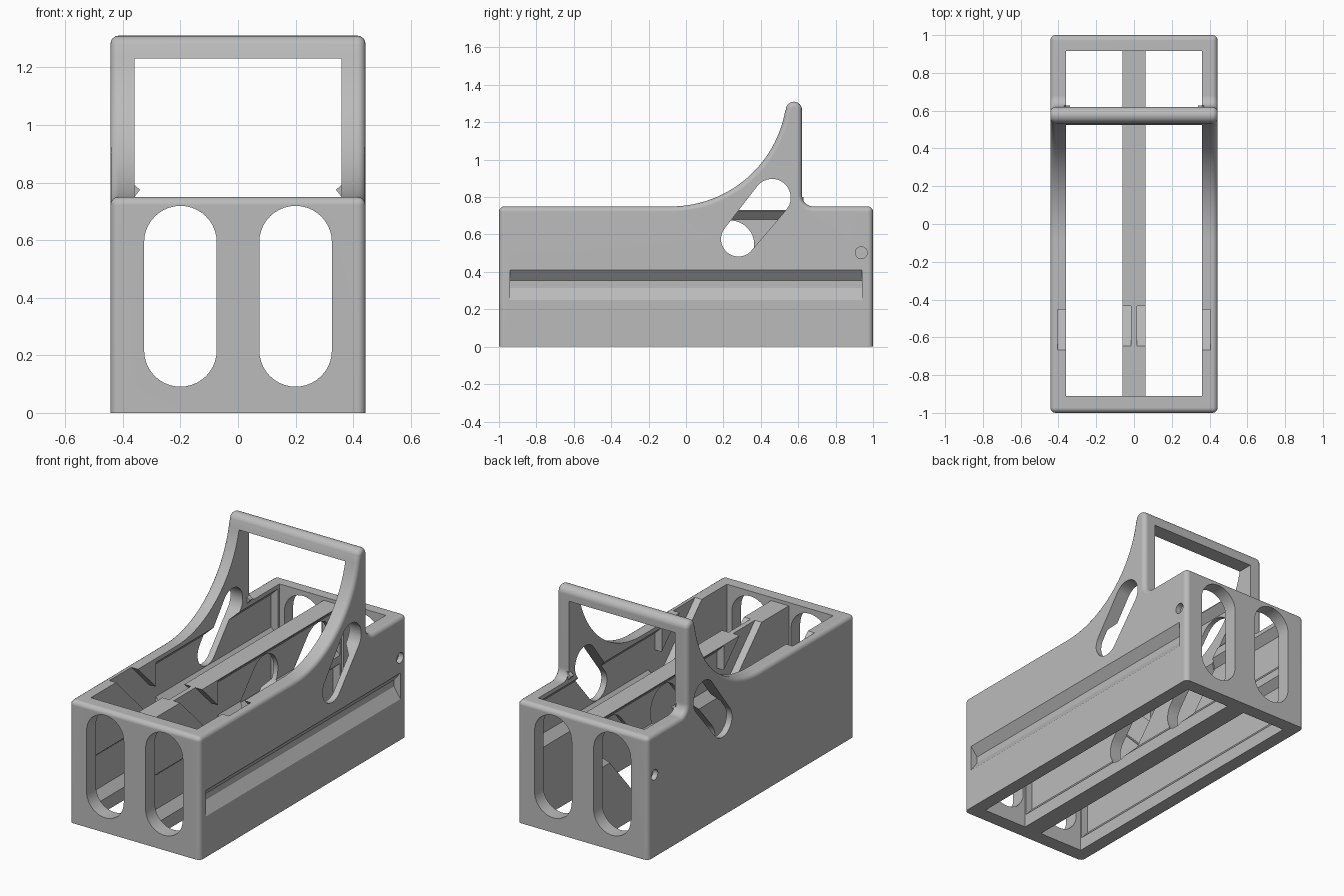
import bpy, bmesh
from math import sin, cos, pi, radians, atan2

cube = bpy.data.objects.get("Cube")
if cube:
    bpy.data.objects.remove(cube, do_unlink=True)

grey = bpy.data.materials.new("plain grey")
grey.use_nodes = True
COLOUR = (0.5, 0.5, 0.5, 1)
grey.diffuse_color = COLOUR
grey.node_tree.nodes["Principled BSDF"].inputs["Base Color"].default_value = COLOUR


def arc(cy, cz, r, start, end, steps):
    angles = [radians(start + (end - start) * i / steps) for i in range(steps + 1)]
    return [(cy + r * cos(a), cz + r * sin(a)) for a in angles]


def capsule(p, q, r, r2=None):
    d = atan2(q[1] - p[1], q[0] - p[0]) * 180 / pi
    return arc(*q, r2 or r, d - 90, d + 90, 20) + arc(*p, r, d + 90, d + 270, 20)


def rect(a, b, c, d):
    return [(a, c), (b, c), (b, d), (a, d)]


def prism(name, points, axis, lo, hi, bevel=0):
    """Extrude a 2D outline along x or y."""
    place = (lambda t, a, b: (t, a, b)) if axis == "x" else (lambda t, a, b: (a, t, b))
    bm = bmesh.new()
    face = bm.faces.new([bm.verts.new(place(lo, *p)) for p in points])
    ext = bmesh.ops.extrude_face_region(bm, geom=[face])["geom"]
    move = place(hi - lo, 0, 0)
    bmesh.ops.translate(bm, vec=move, verts=[v for v in ext if isinstance(v, bmesh.types.BMVert)])
    bmesh.ops.recalc_face_normals(bm, faces=bm.faces)
    if bevel:
        edges = [e for e in bm.edges if e.calc_face_angle(0) > radians(40)
                 and max(v.co.z for v in e.verts) > 0.01]
        bmesh.ops.bevel(bm, geom=edges, offset=bevel, segments=4, profile=0.5,
                        affect="EDGES", clamp_overlap=False)
    mesh = bpy.data.meshes.new(name)
    bm.to_mesh(mesh)
    bm.free()
    mesh.materials.append(grey)
    obj = bpy.data.objects.new(name, mesh)
    bpy.context.collection.objects.link(obj)
    return obj


# Body with swept handle, as one side outline
outline = [(-1, 0), (1, 0), (1, 0.75)]
outline += arc(0.68, 0.81, 0.06, 270, 180, 8)
outline += arc(0.577, 1.267, 0.043, 0, 180, 12)
outline += arc(-0.08, 1.37, 0.62, -10, -90, 28)
outline += [(-1, 0.75)]
body = prism("carrier_body", outline, "x", -0.443, 0.443, bevel=0.028)

cutters = []


def cut(name, *args):
    cutters.append(prism(name + "_cutter", *args))


def groove(name, face, s, z, ylo, yhi):
    """Sloped-sided channel pressed into a wall face in direction s."""
    out, deep = face - 0.01 * s, face + 0.045 * s
    cut(name, [(out, z[0]), (face, z[0]), (deep, z[1]), (deep, z[2]), (face, z[3]), (out, z[3])],
        "y", ylo, yhi)


# Handle opening, which also lowers the divider
cut("handle_opening", rect(-0.91, 0.915, 0.73, 1.23), "x", -0.36, 0.36)

# Bays open at top and bottom, and the end windows
for s in (-1, 1):
    a, b = sorted((0.06 * s, 0.36 * s))
    cut("bay", rect(a, b, -0.1, 0.95), "y", -0.91, 0.915)
    cut("end_window", capsule((0.2 * s, 0.217), (0.2 * s, 0.593), 0.126), "y", -1.1, 1.1)

# Slanted holes in the sides and in the divider
for s in (-1, 1):
    lo, hi = sorted((0.34 * s, 0.5 * s))
    cut("side_hole", capsule((0.28, 0.575), (0.46, 0.797), 0.093, 0.1), "x", lo, hi)
for y in (0.235, 0.75):
    cut("divider_hole", capsule((y - 0.3, 0.2), (y, 0.545), 0.13), "x", -0.1, 0.1)

# Rail groove outside, and lower pockets on the faces turned to the model's left
groove("outer_rail", 0.443, -1, (0.25, 0.315, 0.355, 0.41), -0.94, 0.94)
for face in (0.06, -0.36):
    groove("lower_pocket", face, -1, (0.08, 0.13, 0.34, 0.38), -0.9, 0.9)

# Upper pockets and slanted loading slots on all bay walls
POCKET = (0.43, 0.48, 0.68, 0.725)
for face, s in ((0.36, 1), (0.06, -1), (-0.06, 1), (-0.36, -1)):
    groove("pocket", face, s, POCKET, -0.28, 0.9)
    lo, hi = sorted((face - 0.01 * s, face + 0.045 * s))
    cut("loading_slot", capsule((-0.765, 0.955), (-0.29, 0.48), 0.075), "x", lo, hi)

# Screw recesses near the back
for s in (-1, 1):
    lo, hi = sorted((0.41 * s, 0.5 * s))
    cut("screw_recess", arc(0.937, 0.503, 0.032, 0, 340, 17), "x", lo, hi)

bpy.context.view_layer.objects.active = body
body.select_set(True)
for c in cutters:
    mod = body.modifiers.new(c.name, "BOOLEAN")
    mod.operation = "DIFFERENCE"
    mod.solver = "EXACT"
    mod.object = c
    bpy.ops.object.modifier_apply(modifier=mod.name)
for c in cutters:
    bpy.data.objects.remove(c, do_unlink=True)

# Small ribs at the foot of the handle
for s, side in ((1, "left"), (-1, "right")):
    prism(side + "_handle_rib", [(0.37 * s, 0.74), (0.36 * s, 0.75), (0.34 * s, 0.775), (0.37 * s, 0.8)],
          "y", 0.6, 0.628)

# Smooth rounded edges while the large faces stay flat
bpy.ops.object.select_all(action="DESELECT")
body.select_set(True)
bpy.context.view_layer.objects.active = body
bpy.ops.object.shade_smooth_by_angle(angle=radians(30))
flat = body.modifiers.new("flat_faces", "WEIGHTED_NORMAL")
flat.keep_sharp = True
